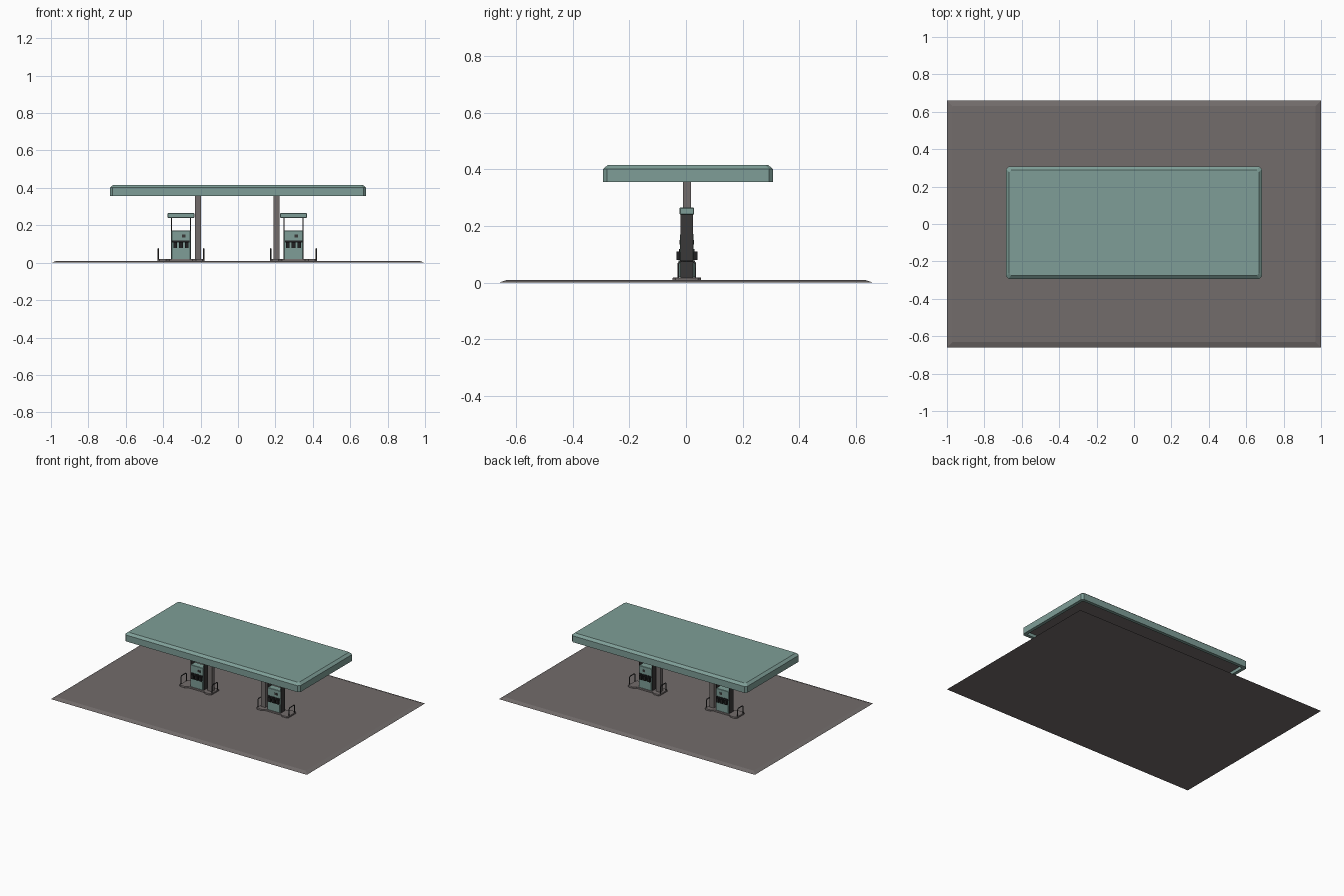
import bpy, bmesh, math

if "Cube" in bpy.data.objects:
    bpy.data.objects.remove(bpy.data.objects["Cube"])

def lin(c):
    c /= 255
    return c / 12.92 if c <= 0.04045 else ((c + 0.055) / 1.055) ** 2.4

def material(name, r, g, b):
    m = bpy.data.materials.new(name)
    m.diffuse_color = (lin(r), lin(g), lin(b), 1)
    m.use_nodes = True
    m.node_tree.nodes["Principled BSDF"].inputs["Base Color"].default_value = m.diffuse_color
    return m

TEAL = material("teal paint", 126, 158, 151)
GREY = material("warm grey", 114, 108, 107)
DARK = material("charcoal", 58, 57, 57)
BLACK = material("near black", 32, 32, 33)

def finish(name, bm, *mats):
    bmesh.ops.recalc_face_normals(bm, faces=bm.faces)
    me = bpy.data.meshes.new(name)
    bm.to_mesh(me)
    bm.free()
    for m in mats:
        me.materials.append(m)
    ob = bpy.data.objects.new(name, me)
    bpy.context.collection.objects.link(ob)
    return ob

def rect(hx, hy, c):
    """Rectangle outline with cut corners."""
    return [(hx, -hy + c), (hx, hy - c), (hx - c, hy), (-hx + c, hy),
            (-hx, hy - c), (-hx, -hy + c), (-hx + c, -hy), (hx - c, -hy)]

def loft(name, rings, *mats, at=(0, 0)):
    """Skin a stack of (outline, z) rings and cap both ends."""
    bm = bmesh.new()
    vs = [[bm.verts.new((x + at[0], y + at[1], z)) for x, y in o] for o, z in rings]
    n = len(vs[0])
    for a, b in zip(vs, vs[1:]):
        for i in range(n):
            bm.faces.new((a[i], a[(i + 1) % n], b[(i + 1) % n], b[i]))
    first = bm.faces.new(vs[0])
    bm.faces.new(vs[-1])
    first.material_index = len(mats) - 1
    return finish(name, bm, *mats)

def box(name, mat, x0, x1, y0, y1, z0, z1, bevel=0):
    bm = bmesh.new()
    bmesh.ops.create_cube(bm, size=1)
    for v in bm.verts:
        v.co = ((x0 + x1) / 2 + v.co.x * (x1 - x0), (y0 + y1) / 2 + v.co.y * (y1 - y0),
                (z0 + z1) / 2 + v.co.z * (z1 - z0))
    if bevel:
        bmesh.ops.bevel(bm, geom=bm.edges[:], offset=bevel, segments=1, affect='EDGES')
    return finish(name, bm, mat)

def tube(name, mat, pts, r):
    cu = bpy.data.curves.new(name, 'CURVE')
    cu.dimensions = '3D'
    cu.bevel_depth, cu.bevel_resolution, cu.use_fill_caps = r, 1, True
    s = cu.splines.new('POLY')
    s.points.add(len(pts) - 1)
    for p, q in zip(s.points, pts):
        p.co = (*q, 1)
    cu.materials.append(mat)
    ob = bpy.data.objects.new(name, cu)
    bpy.context.collection.objects.link(ob)

# paved forecourt with sloped rim
loft("forecourt_slab", [(rect(1, 0.66, 0.002), 0), (rect(0.97, 0.63, 0.002), 0.01)], GREY)

# canopy: recessed grey soffit, lip, fascia, bevelled roof edge
CY = 0.007
loft("canopy", [(rect(0.662, 0.277, 0.008), 0.378), (rect(0.662, 0.277, 0.008), 0.356),
                (rect(0.685, 0.3, 0.014), 0.356), (rect(0.685, 0.3, 0.014), 0.401),
                (rect(0.667, 0.282, 0.01), 0.416)], TEAL, GREY, at=(0, CY))

Y = 0.003
for side, s in (("left", -1), ("right", 1)):
    cx = s * 0.301 - 0.004
    px = cx

    # island with wide ends and a narrow waist
    half = [(0.125, 0.04), (0.115, 0.05), (0.08, 0.05), (0.062, 0.036)]
    out = half + [(-x, y) for x, y in reversed(half)]
    out += [(-x, -y) for x, y in out]
    small = [(x * 0.98, y * 0.96) for x, y in out]
    loft(side + "_island", [(out, 0.008), (out, 0.016), (small, 0.019)], GREY, at=(cx, Y))

    # canopy column
    kx = s * 0.209 - 0.004
    box(side + "_column", GREY, kx - 0.016, kx + 0.016, Y - 0.014, Y + 0.014, 0.015, 0.38)

    # pump body, side plates and top sign
    box(side + "_pump_body", TEAL, px - 0.05, px + 0.05, Y - 0.024, Y + 0.024, 0.018, 0.172, 0.002)
    for e in (-1, 1):
        ex = px + e * 0.0515
        box(side + "_pump_side_plate", DARK, ex - 0.0025, ex + 0.0025,
            Y - 0.022, Y + 0.022, 0.018, 0.245)
    box(side + "_pump_sign", TEAL, px - 0.072, px + 0.072, Y - 0.026, Y + 0.026, 0.24, 0.265, 0.003)

    # pump faces front and back: lower panel, holder strip, nozzles
    for f in (-1, 1):
        def slab(name, mat, x0, x1, d0, d1, z0, z1):
            a, b = sorted((Y + f * d0, Y + f * d1))
            box(side + name, mat, px + x0, px + x1, a, b, z0, z1)
        slab("_pump_lower_panel", TEAL, -0.047, 0.047, 0.02, 0.029, 0.02, 0.078)
        slab("_pump_holder_strip", BLACK, -0.047, 0.047, 0.02, 0.027, 0.108, 0.118)
        slab("_pump_screen", DARK, 0.005, 0.025, 0.02, 0.0255, 0.135, 0.15)
        for i in (-1, 0, 1):
            nx = i * 0.031
            slab("_nozzle", BLACK, nx - 0.01, nx + 0.01, 0.02, 0.037, 0.08, 0.11)

    # guard hoops at the island ends
    for e in (-1, 1):
        hx = cx + e * 0.122
        pts = [(hx, Y - 0.03, 0.012), (hx, Y - 0.03, 0.068), (hx, Y - 0.023, 0.075),
               (hx, Y + 0.023, 0.075), (hx, Y + 0.03, 0.068), (hx, Y + 0.03, 0.012)]
        tube(side + "_guard_hoop", DARK, pts, 0.0035)
